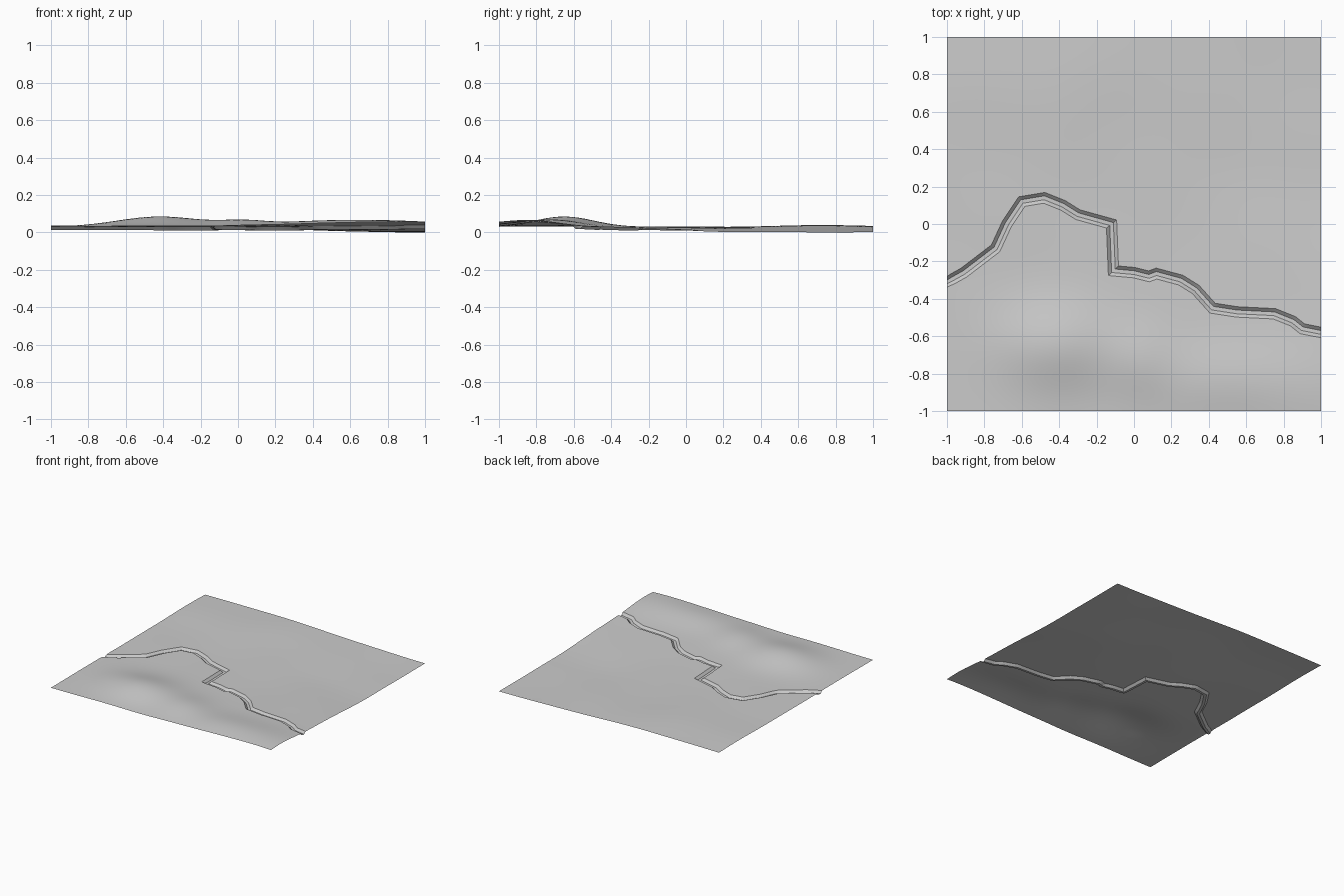
import bpy
import math
from mathutils import Vector
from mathutils.geometry import delaunay_2d_cdt

cube = bpy.data.objects.get("Cube")
if cube:
    bpy.data.objects.remove(cube, do_unlink=True)

GRID = 56            # cells along each side
BANK = 0.028         # half width at the banks
BED = 0.010          # half width of the stream bed
DEPTH = 0.018

# Course of the stream across the land
COURSE = [(-1, -.31), (-.91, -.26), (-.74, -.13), (-.68, 0), (-.60, .12), (-.48, .14),
          (-.38, .10), (-.30, .05), (-.12, 0), (-.11, -.25), (0, -.26), (.08, -.28),
          (.12, -.265), (.25, -.30), (.33, -.35), (.42, -.45), (.55, -.47), (.75, -.48),
          (.85, -.52), (.90, -.56), (1, -.58)]

# Hills: centre x, centre y, spread x, spread y, height
HILLS = [(-.42, -.65, .23, .16, .054), (.03, -.72, .13, .14, .026),
         (.50, -.83, .28, .15, .033), (.95, -.93, .25, .20, .022),
         (-.50, .75, .40, .20, .010)]


def smooth(a, b, t):
    t = min(max((t - a) / (b - a), 0), 1)
    return t * t * (3 - 2 * t)


def refine(points, step):
    """Split long stretches of a path into short ones."""
    path = []
    for a, b in zip(points, points[1:]):
        a, b = Vector(a), Vector(b)
        n = math.ceil((b - a).length / step)
        path += [a.lerp(b, i / n) for i in range(n)]
    return path + [Vector(points[-1])]


def offset(path, distance):
    """Parallel path with mitred corners, ending on the land's edges."""
    result = []
    for i, p in enumerate(path):
        before = (p - path[i - 1]).normalized() if i else Vector((1, 0))
        after = (path[i + 1] - p).normalized() if i + 1 < len(path) else Vector((1, 0))
        along = (before + after).normalized()
        side = Vector((-along.y, along.x))
        q = p + side * distance / max(along.dot(after), 0.5)
        if i in (0, len(path) - 1):
            q.x = p.x
        result.append(q)
    return result


def stream_distance(p, path):
    best = 9
    for a, b in zip(path, path[1:]):
        d = b - a
        t = min(max((p - a).dot(d) / d.length_squared, 0), 1)
        best = min(best, (p - a - d * t).length)
    return best


def land_height(x, y):
    z = .035 - .029 * smooth(-.4, 1, x) * smooth(-.5, .35, y)
    for cx, cy, sx, sy, h in HILLS:
        z += h * math.exp(-((x - cx) / sx) ** 2 / 2 - ((y - cy) / sy) ** 2 / 2)
    return z + .0012 * math.sin(7 * x + 3 * y) * math.sin(8 * y - 2 * x)


# Plan of the land: a grid left open along the stream, plus the bank and bed lines
course = [Vector(p) for p in COURSE]
points, edges = [], []
for line_offset in (-BANK, -BED, BED, BANK):
    line = offset(refine(COURSE, .04), line_offset)
    start = len(points)
    points += line
    edges += [(start + i, start + i + 1) for i in range(len(line) - 1)]
for i in range(GRID + 1):
    for j in range(GRID + 1):
        p = Vector((2 * i / GRID - 1, 2 * j / GRID - 1))
        if stream_distance(p, course) > BANK + .012:
            points.append(p)
plan, _, faces, *_ = delaunay_2d_cdt(points, edges, [], 0, 1e-5)

# Raise the plan into land and sink the stream
verts = []
for p in plan:
    cut = 1 - min(max((stream_distance(p, course) - BED) / (BANK - BED), 0), 1)
    verts.append((p.x, p.y, land_height(p.x, p.y) - DEPTH * cut))
low = min(v[2] for v in verts)
verts = [(x, y, z - low) for x, y, z in verts]

mesh = bpy.data.meshes.new("terrain")
mesh.from_pydata(verts, [], faces)
mesh.update()
terrain = bpy.data.objects.new("terrain", mesh)
bpy.context.collection.objects.link(terrain)

# Plain grey ground
grey = bpy.data.materials.new("ground grey")
grey.use_nodes = True
colour = (.6, .6, .6, 1)
grey.diffuse_color = colour
grey.node_tree.nodes["Principled BSDF"].inputs["Base Color"].default_value = colour
mesh.materials.append(grey)

bpy.context.view_layer.objects.active = terrain
terrain.select_set(True)
bpy.ops.object.shade_smooth_by_angle(angle=math.radians(30))
